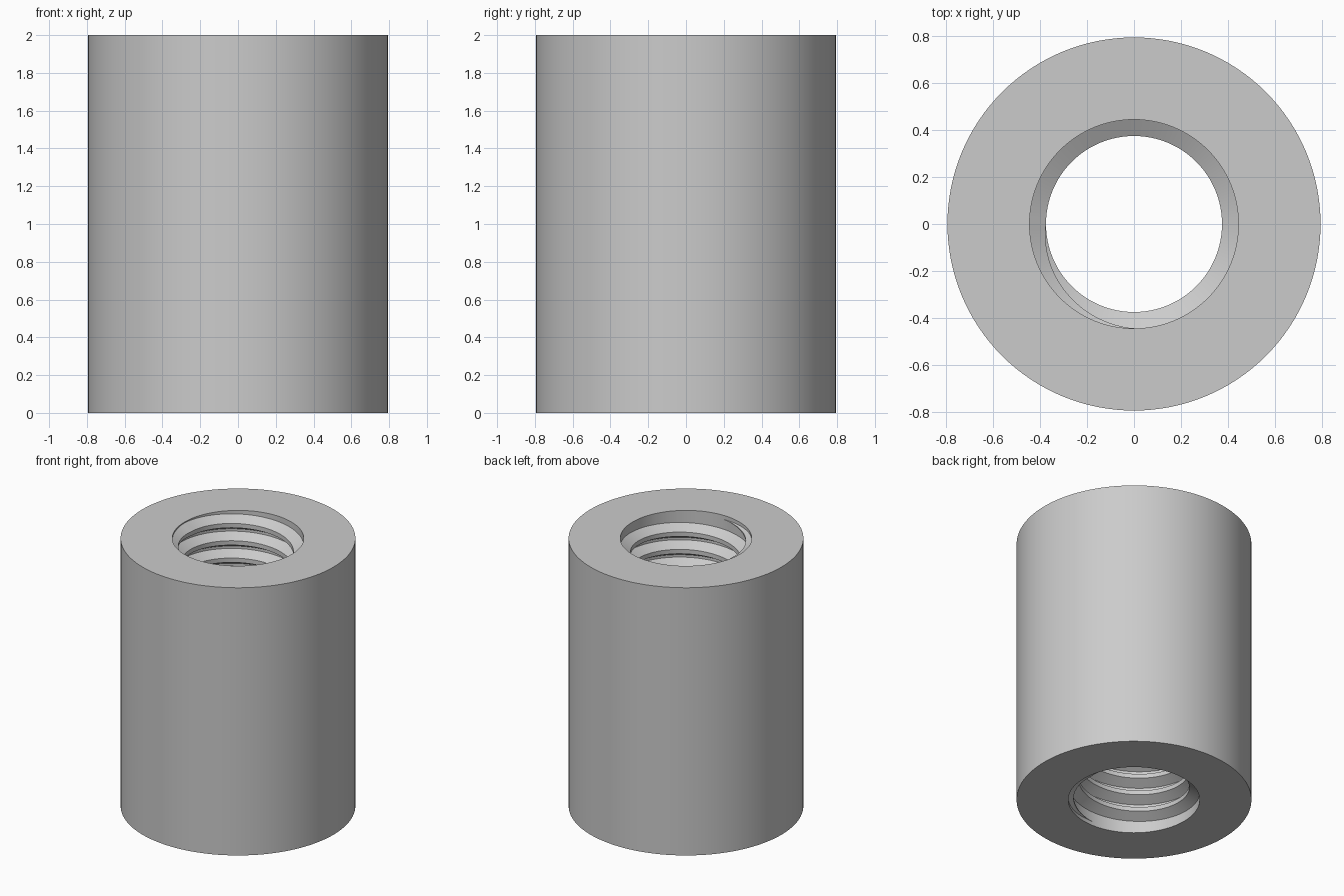
import bpy, bmesh, math

cube = bpy.data.objects.get("Cube")
if cube:
    bpy.data.objects.remove(cube, do_unlink=True)

HEIGHT = 2.0
OUTER_R, ROOT_R, CREST_R = 0.795, 0.445, 0.375
TURNS, START_Z = 15, 0.03
PITCH = (HEIGHT - 2 * START_Z) / TURNS
SEGMENTS = 128

steel = bpy.data.materials.new("plain_grey_metal")
steel.use_nodes = True
GREY = (0.6, 0.6, 0.6, 1)
steel.diffuse_color = GREY
steel.node_tree.nodes["Principled BSDF"].inputs["Base Color"].default_value = GREY


def sweep(name, sections, closed):
    """Skin a row of four-sided (r, angle, z) sections into a solid."""
    bm = bmesh.new()
    rings = [[bm.verts.new((r * math.cos(a), r * math.sin(a), z)) for r, a, z in s]
             for s in sections]
    following = rings[1:] + rings[:1] if closed else rings[1:]
    for first, second in zip(rings, following):
        for i in range(4):
            j = (i + 1) % 4
            bm.faces.new((first[i], first[j], second[j], second[i]))
    if not closed:
        bm.faces.new(rings[0])
        bm.faces.new(rings[-1])
    bmesh.ops.recalc_face_normals(bm, faces=bm.faces)
    mesh = bpy.data.meshes.new(name)
    bm.to_mesh(mesh)
    bm.free()
    mesh.materials.append(steel)
    obj = bpy.data.objects.new(name, mesh)
    bpy.context.collection.objects.link(obj)
    bpy.ops.object.select_all(action='DESELECT')
    obj.select_set(True)
    bpy.context.view_layer.objects.active = obj
    bpy.ops.object.shade_smooth_by_angle(angle=math.radians(25))
    return obj


# Plain round sleeve with a straight bore
sleeve = []
for i in range(SEGMENTS):
    a = math.tau * i / SEGMENTS
    sleeve.append([(ROOT_R, a, 0), (OUTER_R, a, 0),
                   (OUTER_R, a, HEIGHT), (ROOT_R, a, HEIGHT)])
sweep("sleeve_body", sleeve, True)

# Right-handed thread ridge, fading out over a quarter turn at both ends
ridge = []
for i in range(TURNS * SEGMENTS + 1):
    turn = i / SEGMENTS
    fade = max(0.02, min(1, 4 * turn, 4 * (TURNS - turn)))
    a = math.tau * turn - math.pi / 2
    z = START_Z + PITCH * turn
    base = PITCH * 7 / 16 * fade
    tip = PITCH / 8 * fade
    crest = ROOT_R - (ROOT_R - CREST_R) * fade
    embed = ROOT_R + 0.002
    ridge.append([(embed, a, z - base), (crest, a, z - tip),
                  (crest, a, z + tip), (embed, a, z + base)])
sweep("thread_ridge", ridge, False)
